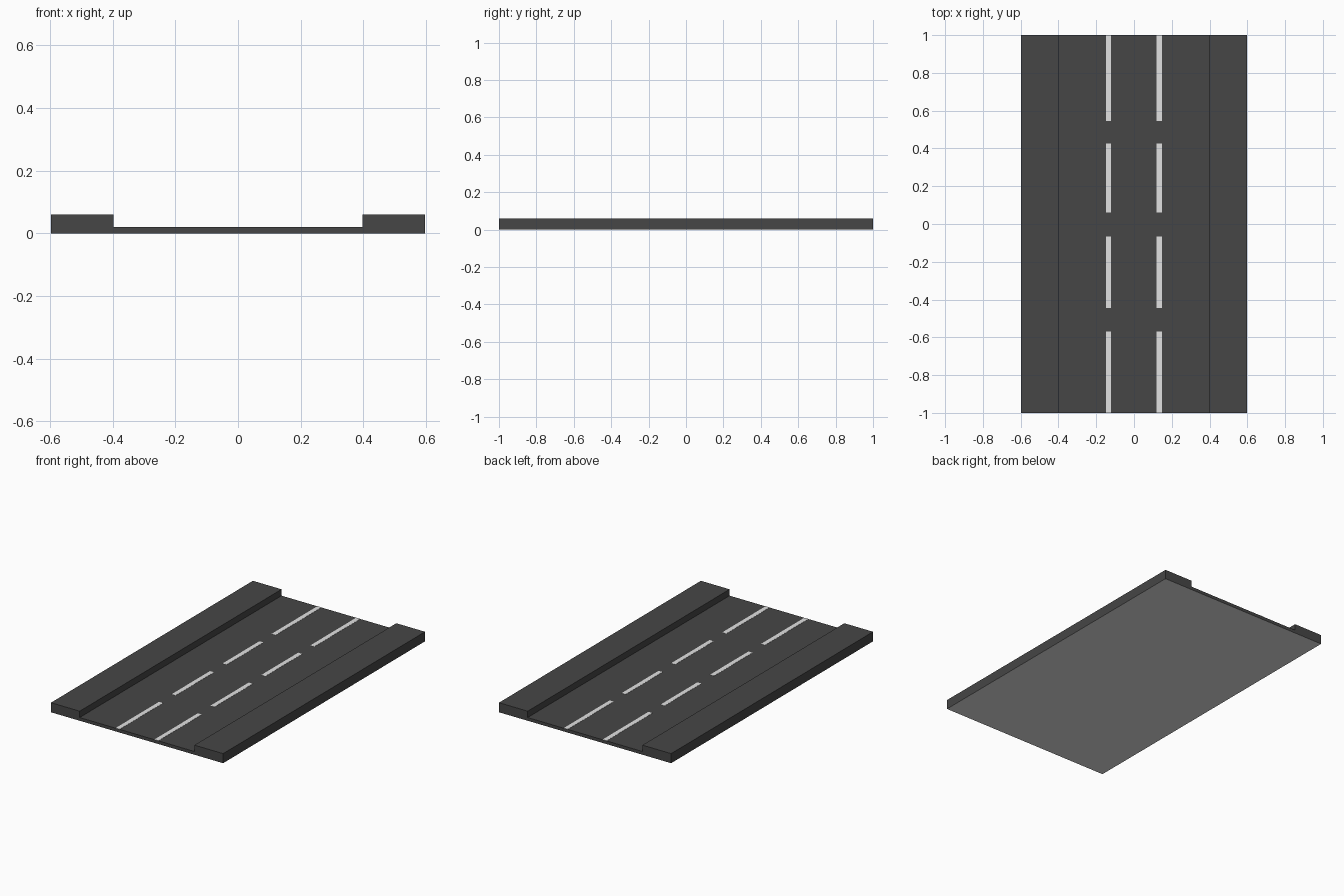
import bpy, bmesh

if "Cube" in bpy.data.objects:
    bpy.data.objects.remove(bpy.data.objects["Cube"])


def material(name, v):
    m = bpy.data.materials.new(name)
    m.diffuse_color = (v, v, v, 1)
    m.use_nodes = True
    m.node_tree.nodes["Principled BSDF"].inputs["Base Color"].default_value = m.diffuse_color
    return m


asphalt = material("asphalt_grey", 0.061)
white = material("off_white", 0.76)


def finish(name, bm, mats):
    bmesh.ops.recalc_face_normals(bm, faces=bm.faces)
    bm.normal_update()
    me = bpy.data.meshes.new(name)
    for m in mats:
        me.materials.append(m)
    # downward faces take the last material
    for f in bm.faces:
        f.material_index = len(mats) - 1 if f.normal.z < -0.5 else 0
    bm.to_mesh(me)
    bm.free()
    ob = bpy.data.objects.new(name, me)
    bpy.context.collection.objects.link(ob)
    return ob


# road with raised pavements: cross-section extruded along y
half = [(0.597, 0), (0.597, 0.06), (0.398, 0.06), (0.398, 0.02)]
profile = half + [(-x, z) for x, z in reversed(half)]
bm = bmesh.new()
face = bm.faces.new([bm.verts.new((x, -1, z)) for x, z in profile])
ext = bmesh.ops.extrude_face_region(bm, geom=[face])
moved = [g for g in ext["geom"] if isinstance(g, bmesh.types.BMVert)]
bmesh.ops.translate(bm, verts=moved, vec=(0, 2, 0))
finish("road_section", bm, [asphalt, white])

# painted lane dashes: thin plates
dashes = [(-1, -0.57), (-0.445, -0.065), (0.06, 0.425), (0.545, 1)]
bm = bmesh.new()
for x in (-0.135, 0.134):
    for y0, y1 in dashes:
        cube = bmesh.ops.create_cube(bm, size=1)["verts"]
        bmesh.ops.scale(bm, verts=cube, vec=(0.028, y1 - y0, 0.001))
        bmesh.ops.translate(bm, verts=cube, vec=(x, (y0 + y1) / 2, 0.0205))
finish("lane_dashes", bm, [white])
